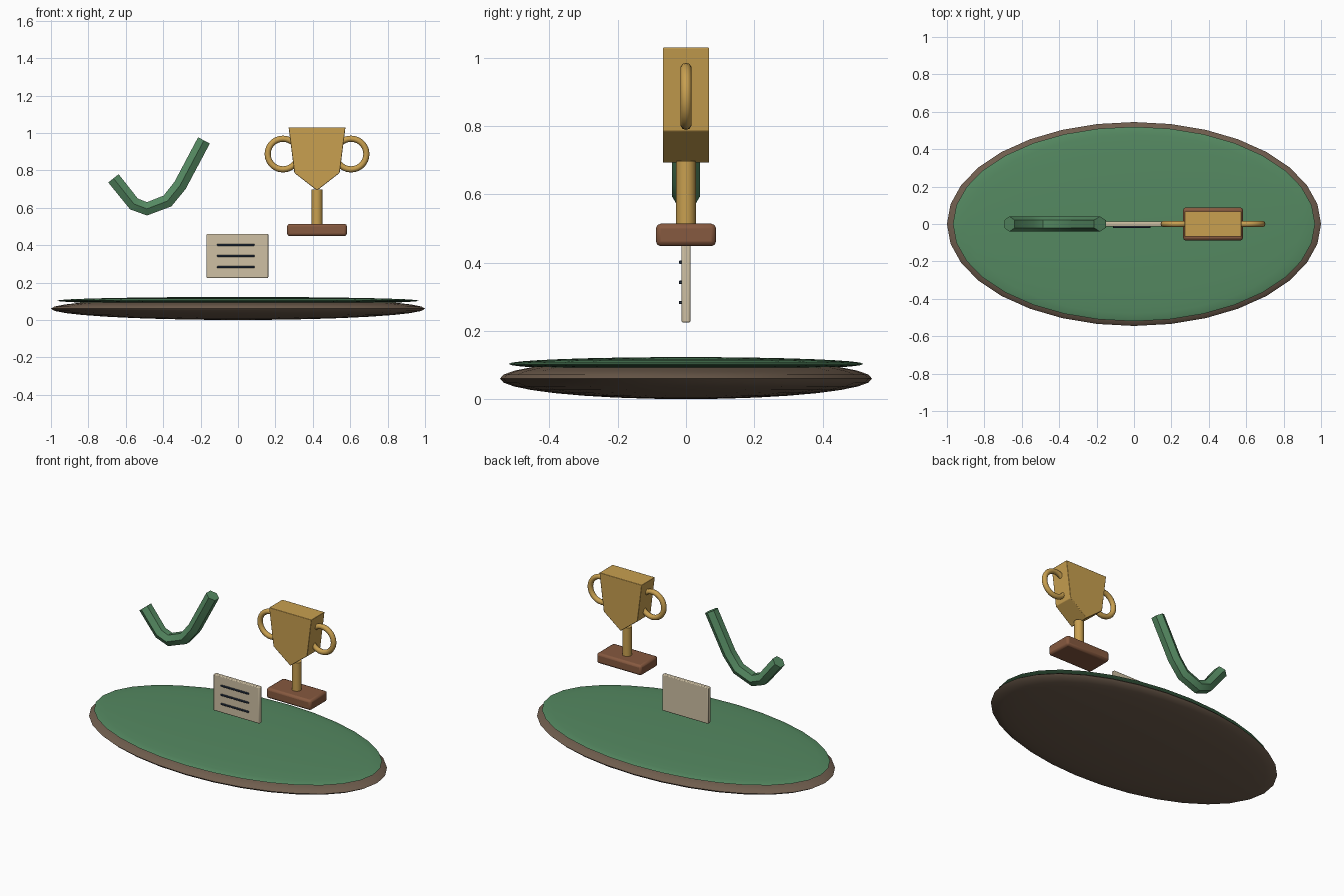
import bpy, bmesh, math
from mathutils import Vector

if "Cube" in bpy.data.objects:
    bpy.data.objects.remove(bpy.data.objects["Cube"])

def mat(name, r, g, b):
    m = bpy.data.materials.new(name)
    m.diffuse_color = (r, g, b, 1)
    m.use_nodes = True
    m.node_tree.nodes["Principled BSDF"].inputs["Base Color"].default_value = m.diffuse_color
    return m

BROWN = mat("dark_wood", .16, .11, .075)
GREEN = mat("green", .09, .25, .12)
GOLD = mat("gold", .58, .35, .08)
WOOD = mat("plinth_wood", .24, .10, .05)
PAPER = mat("paper", .62, .53, .37)
INK = mat("ink", .025, .04, .07)

def finish(o, name, m, bevel=0, segs=2, angle=30):
    o.name = name
    o.data.materials.append(m)
    if bevel:
        b = o.modifiers.new("bevel", 'BEVEL')
        b.width, b.segments = bevel, segs
    bpy.ops.object.select_all(action='DESELECT')
    o.select_set(True)
    bpy.context.view_layer.objects.active = o
    bpy.ops.object.shade_smooth_by_angle(angle=math.radians(angle))
    return o

def box(name, loc, size, m, bevel=0, segs=2):
    bpy.ops.mesh.primitive_cube_add(size=1, location=loc)
    o = bpy.context.object
    o.scale = size
    bpy.ops.object.transform_apply(location=False, rotation=False, scale=True)
    return finish(o, name, m, bevel, segs)

def ellipsoid(name, z, radii, m):
    bpy.ops.mesh.primitive_uv_sphere_add(segments=32, ring_count=16, radius=1, location=(0, 0, z))
    o = bpy.context.object
    o.scale = radii
    bpy.ops.object.transform_apply(location=False, rotation=False, scale=True)
    return finish(o, name, m)

def from_bmesh(name, bm, m, bevel=0):
    bmesh.ops.recalc_face_normals(bm, faces=bm.faces[:])
    me = bpy.data.meshes.new(name)
    bm.to_mesh(me)
    bm.free()
    o = bpy.data.objects.new(name, me)
    bpy.context.collection.objects.link(o)
    return finish(o, name, m, bevel, angle=40 if not bevel else 30)

# Flattened oval base and green top
ellipsoid("base", .06, (1.0, .545, .06), BROWN)
ellipsoid("green_top", .103, (.968, .52, .02), GREEN)

# Bent six-sided tube in the xz plane
path = [Vector((x, 0, z)) for x, z in
        ((-.666, .757), (-.556, .62), (-.487, .594), (-.377, .636), (-.31, .719), (-.182, .96))]
bm = bmesh.new()
rings = []
for i, p in enumerate(path):
    a = (p - path[i - 1]).normalized() if i else Vector()
    b = (path[i + 1] - p).normalized() if i < len(path) - 1 else Vector()
    t = (a + b).normalized()
    n = Vector((-t.z, 0, t.x))
    rings.append([bm.verts.new(p + .041 * (Vector((0, math.cos(k * math.pi / 3), 0))
                                           + n * math.sin(k * math.pi / 3))) for k in range(6)])
for r, s in zip(rings, rings[1:]):
    for k in range(6):
        bm.faces.new((r[k], r[(k + 1) % 6], s[(k + 1) % 6], s[k]))
bm.faces.new(rings[0])
bm.faces.new(rings[-1])
tube = from_bmesh("bent_tube", bm, GREEN)
bpy.ops.object.shade_smooth_by_angle(angle=math.radians(65))

# Trophy cup: extruded shield profile
CX = .4225
half = [(.152, 1.03), (.121, .786)]
outline = half + [(0, .692)] + [(-x, z) for x, z in reversed(half)]
bm = bmesh.new()
face = bm.faces.new([bm.verts.new((CX + x, -.068, z)) for x, z in outline])
ext = bmesh.ops.extrude_face_region(bm, geom=[face])
bmesh.ops.translate(bm, vec=(0, .136, 0),
                    verts=[v for v in ext["geom"] if isinstance(v, bmesh.types.BMVert)])
from_bmesh("trophy_cup", bm, GOLD, .003)

# Trophy handles
for side, name in ((-1, "left_handle"), (1, "right_handle")):
    bpy.ops.mesh.primitive_torus_add(major_segments=28, minor_segments=10, major_radius=.082,
                                     minor_radius=.0165, location=(CX + side * .182, 0, .887),
                                     rotation=(math.pi / 2, 0, 0))
    finish(bpy.context.object, name, GOLD, angle=60)

# Trophy stem and plinth
bpy.ops.mesh.primitive_cylinder_add(vertices=16, radius=.029, depth=.195, location=(CX, 0, .6))
finish(bpy.context.object, "trophy_stem", GOLD)
box("trophy_plinth", (CX, 0, .481), (.32, .176, .066), WOOD, .014)

# Card with three ruled lines on the front
box("card", (-.003, 0, .342), (.33, .026, .236), PAPER, .005)
for i in range(3):
    box(f"card_line_{i + 1}", (-.012, -.016, .401 - .059 * i), (.2, .01, .01), INK, .002, 1)
